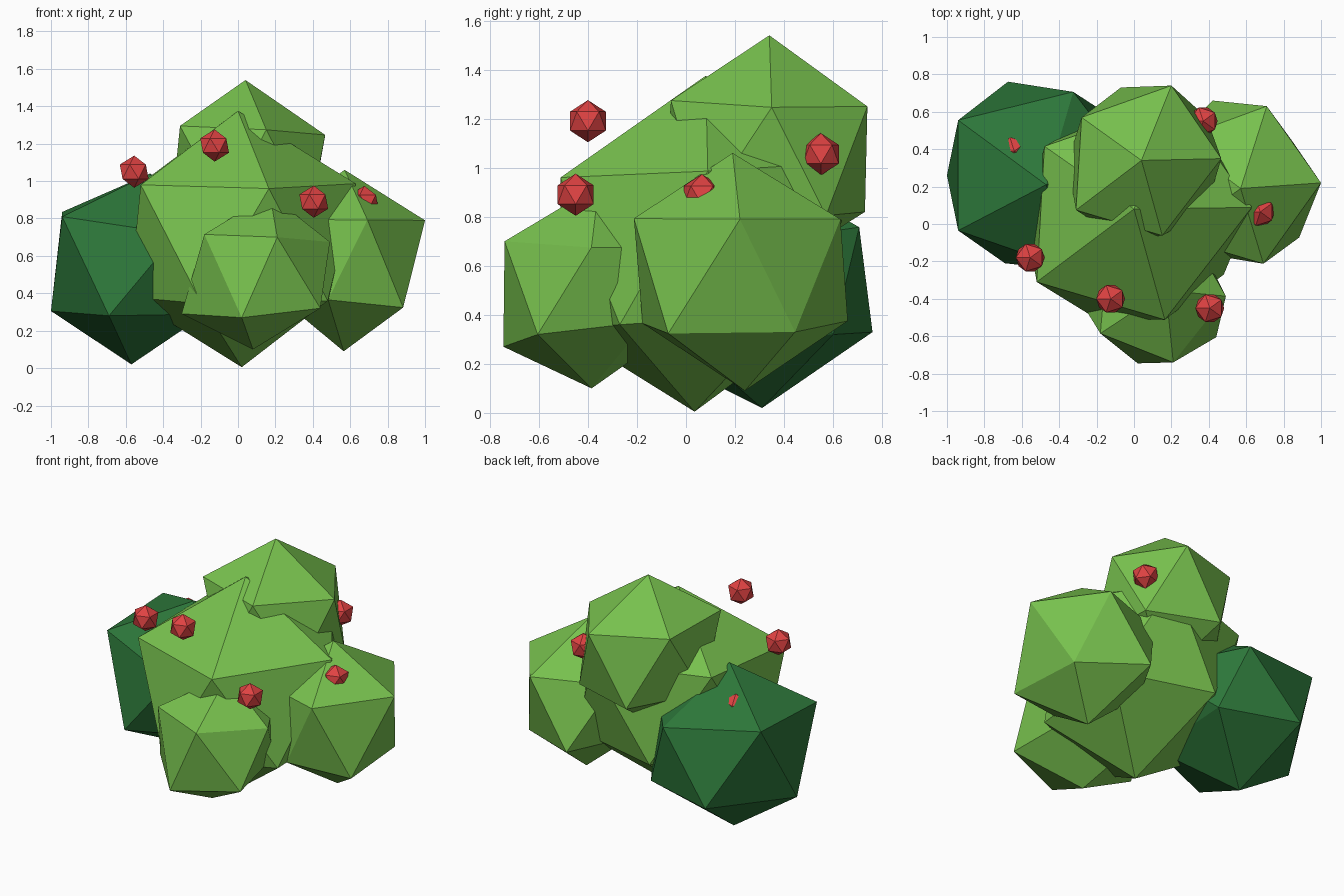
import bpy, bmesh, math
from mathutils import Matrix, Vector

cube = bpy.data.objects.get("Cube")
if cube:
    bpy.data.objects.remove(cube, do_unlink=True)


def make_material(name, color):
    mat = bpy.data.materials.new(name)
    mat.use_nodes = True
    mat.diffuse_color = (*color, 1)
    mat.node_tree.nodes["Principled BSDF"].inputs["Base Color"].default_value = (*color, 1)
    return mat


leaf = make_material("leaf green", (0.185, 0.53, 0.075))
dark_leaf = make_material("dark leaf green", (0.026, 0.185, 0.042))
red = make_material("berry red", (0.74, 0.055, 0.055))


def add_object(name, bm, mat, location):
    mesh = bpy.data.meshes.new(name)
    bm.to_mesh(mesh)
    bm.free()
    mesh.materials.append(mat)
    obj = bpy.data.objects.new(name, mesh)
    obj.location = location
    bpy.context.collection.objects.link(obj)


def shear(tip, corners):
    """Matrix that lands a tip and two neighbouring corners on the given offsets."""
    ring = sorted((e.other_vert(tip) for e in tip.link_edges),
                  key=lambda v: math.atan2(v.co.y, v.co.x))
    source = Matrix((tip.co, ring[0].co, ring[1].co)).transposed()
    return Matrix(corners).transposed() @ source.inverted()


def add_clump(name, mat, center, upper, lower):
    """Low-poly ball whose upper and lower halves are sheared separately."""
    bm = bmesh.new()
    bmesh.ops.create_icosphere(bm, subdivisions=1, radius=1)
    height = lambda v: v.co.z
    up = shear(max(bm.verts, key=height), upper)
    down = shear(min(bm.verts, key=height), lower)
    for v in bm.verts:
        v.co = (up if v.co.z > 0 else down) @ v.co
    add_object(name, bm, mat, center)


# Foliage clumps: centre, then tip and two corners (counter-clockwise) of each half;
# the first lower corner sits about 36 degrees after the first upper one
add_clump("main_foliage", leaf, (.01, .06, .685),
          ((-.01, .02, .69), (-.53, -.37, .295), (.155, -.572, .275)),
          ((.01, -.025, -.68), (-.205, -.57, -.34), (.47, -.33, -.325)))
add_clump("top_foliage", leaf, (.05, .33, 1.05),
          ((-.01, .01, .49), (.15, .41, .2), (-.33, .24, .23)),
          ((.01, -.01, -.49), (-.12, .4, -.23), (-.405, 0, -.2)))
add_clump("front_foliage", leaf, (.1, -.385, .5),
          ((.07, .03, .43), (-.28, -.2, .215), (.11, -.355, .2)),
          ((-.02, 0, -.4), (-.08, -.36, -.23), (.34, -.22, -.18)))
add_clump("left_foliage", leaf, (.565, .215, .575),
          ((.005, -.025, .485), (.435, .005, .215), (.145, .415, .215)),
          ((0, .025, -.485), (.28, .23, -.245), (-.145, .445, -.2)))
add_clump("dark_foliage", dark_leaf, (-.515, .26, .535),
          ((.045, -.05, .505), (-.425, .295, .3), (-.425, -.295, .275)),
          ((-.055, .05, -.515), (-.485, 0, -.23), (-.175, -.47, -.255)))

# Berries
berries = [(-.555, -.18, 1.05), (-.125, -.4, 1.19), (.405, -.45, .89),
           (.675, .065, .888), (.37, .55, 1.055), (-.64, .39, .86)]
for i, place in enumerate(berries):
    bm = bmesh.new()
    bmesh.ops.create_icosphere(bm, subdivisions=1, radius=.086)
    bm.transform(Matrix.Rotation(math.radians(36), 4, 'Z'))
    add_object(f"berry_{i + 1}", bm, red, Vector(place))
